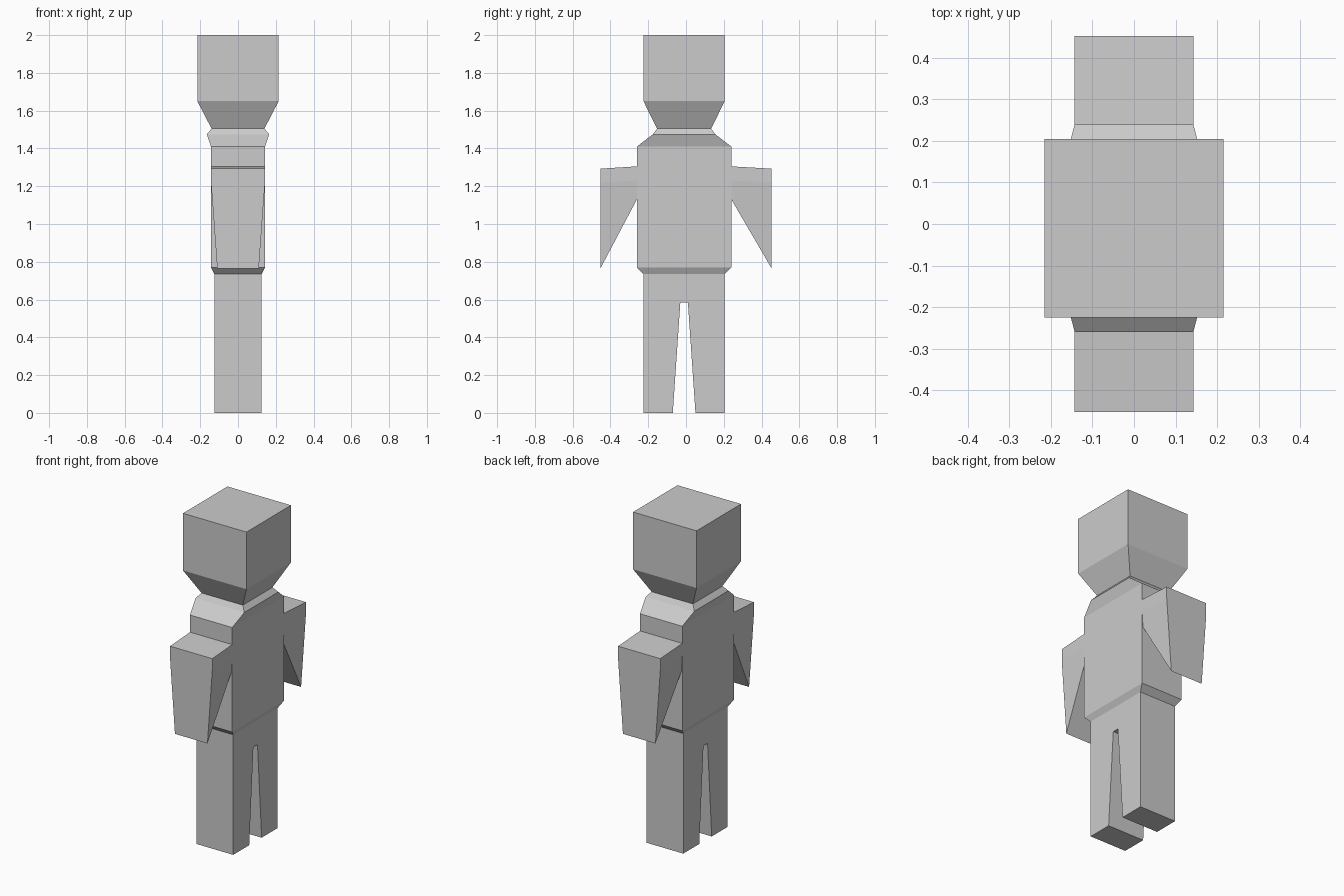
import bpy, bmesh

if "Cube" in bpy.data.objects:
    bpy.data.objects.remove(bpy.data.objects["Cube"])


def loft(name, rings, caps=(True, True), skip=()):
    """Skin a series of equal-length point rings; caps = (first, last)."""
    bm = bmesh.new()
    loops = [[bm.verts.new(p) for p in ring] for ring in rings]
    n = len(loops[0])
    for a, b in zip(loops, loops[1:]):
        for i in range(n):
            if i not in skip:
                j = (i + 1) % n
                bm.faces.new((a[i], a[j], b[j], b[i]))
    if caps[0]:
        bm.faces.new(loops[0][::-1])
    if caps[1]:
        bm.faces.new(loops[-1])
    bmesh.ops.recalc_face_normals(bm, faces=bm.faces[:])
    mesh = bpy.data.meshes.new(name)
    bm.to_mesh(mesh)
    bm.free()
    obj = bpy.data.objects.new(name, mesh)
    bpy.context.collection.objects.link(obj)
    return obj


CY = -0.01  # the body sits slightly forward of the arm span centre


def box_ring(z, hx, hy):
    return [(-hx, CY - hy, z), (hx, CY - hy, z), (hx, CY + hy, z), (-hx, CY + hy, z)]


# Head: cube with a tapered jaw down to the neck
loft("head", [box_ring(1.505, 0.14, 0.143), box_ring(1.65, 0.215, 0.215),
              box_ring(2.0, 0.215, 0.215)], caps=(False, True))

# Torso: waist bevel, straight chest, shoulder slope, collar
loft("torso", [box_ring(0.735, 0.125, 0.215), box_ring(0.77, 0.143, 0.25),
               box_ring(1.41, 0.143, 0.25), box_ring(1.475, 0.165, 0.165),
               box_ring(1.505, 0.14, 0.143)], caps=(False, False))

# Legs: side profile with a tapered slot, drawn through the width
half = [(0.215, 0.735), (0.215, 0.0), (0.06, 0.0), (0.02, 0.585)]
profile = half + [(-y, z) for y, z in reversed(half)]
loft("legs", [[(x, CY + y, z) for y, z in profile] for x in (-0.125, 0.125)],
     skip=(len(profile) - 1,))

# Arms: wedge sleeves, thin at the torso and long on the outside
inner = [(0.143, 1.305), (0.143, 1.23), (0.136, 1.13)]
outer = [(0.143, 1.293), (0.143, 1.22), (0.11, 0.765)]


def arm_ring(y, side):
    pts = side + [(-x, z) for x, z in reversed(side)]
    return [(x, y, z) for x, z in pts]


for name, root, tip in (("front_arm", -0.26, -0.453), ("back_arm", 0.24, 0.453)):
    loft(name, [arm_ring(root, inner), arm_ring(tip, outer)], caps=(False, True))
